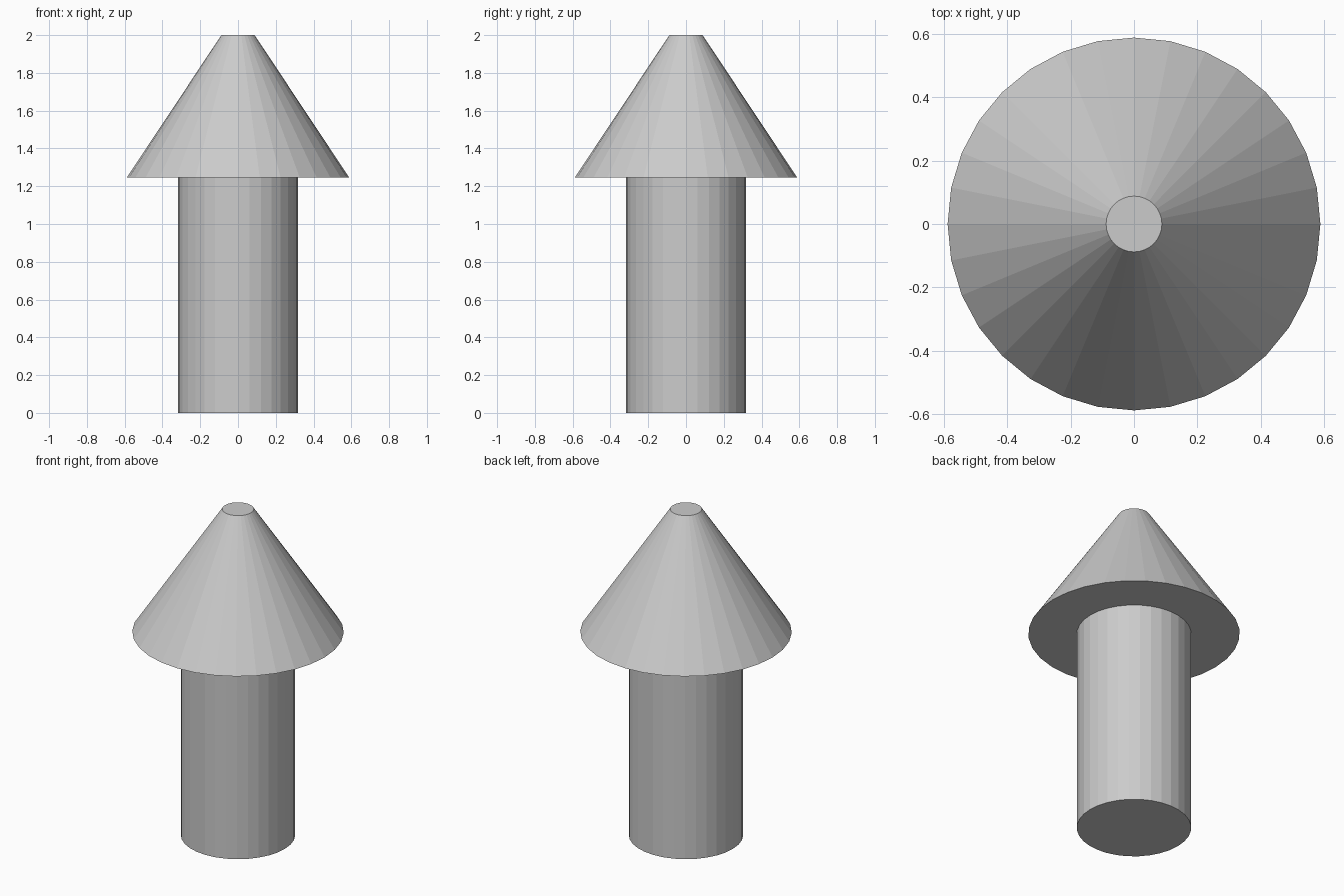
import bpy

if "Cube" in bpy.data.objects:
    bpy.data.objects.remove(bpy.data.objects["Cube"])

SIDES = 32


def frustum(name, r_bottom, r_top, z0, z1):
    """Flat-shaded capped frustum standing between two heights."""
    bpy.ops.mesh.primitive_cone_add(
        vertices=SIDES, radius1=r_bottom, radius2=r_top,
        depth=z1 - z0, location=(0, 0, (z0 + z1) / 2))
    obj = bpy.context.object
    obj.name = obj.data.name = name
    return obj


# Straight round shaft
frustum("shaft", 0.318, 0.318, 0.0, 1.247)

# Overhanging cone with a blunt tip
frustum("cone_head", 0.588, 0.088, 1.247, 2.0)
